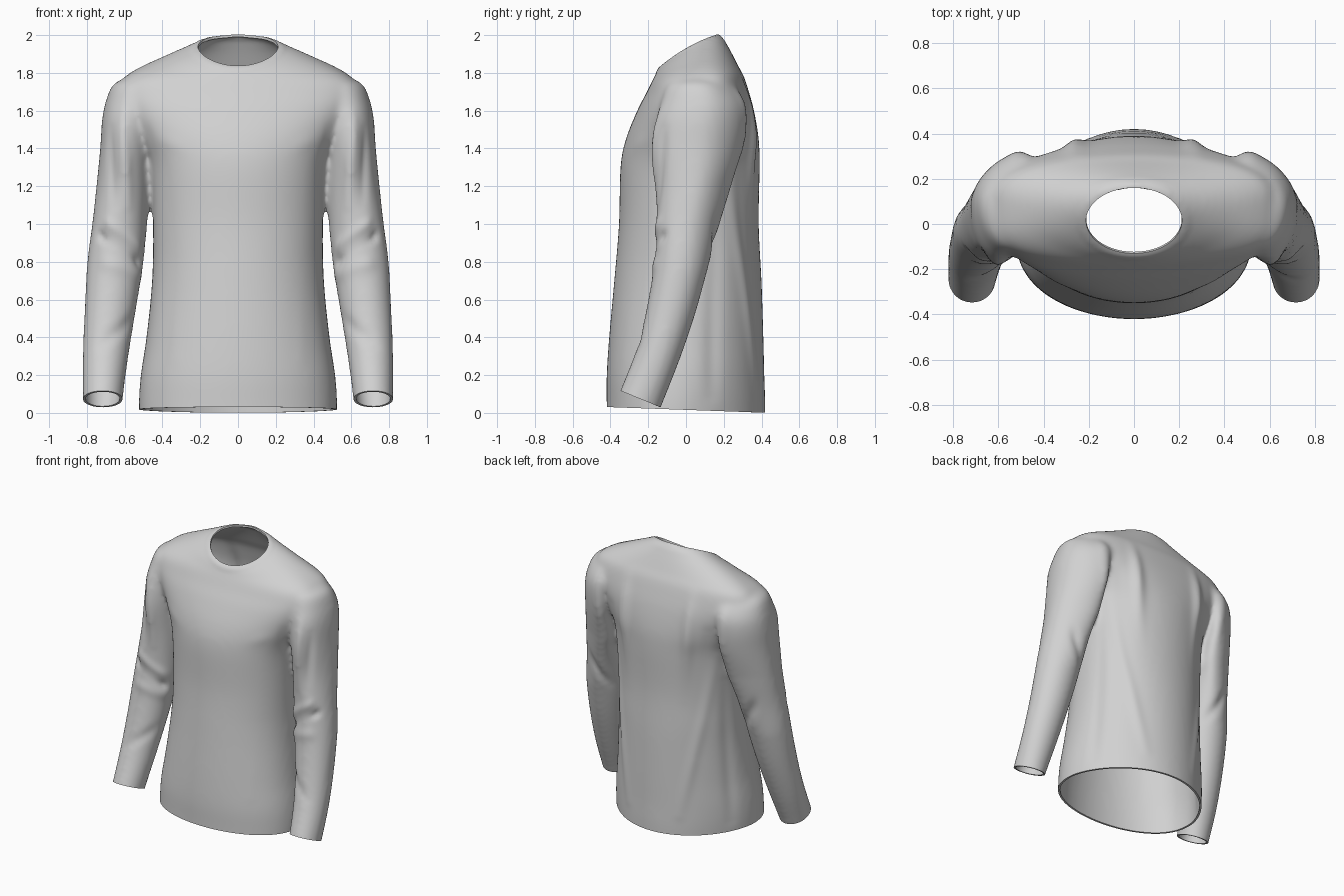
import bpy, bmesh, math
from mathutils import Matrix, Vector

if "Cube" in bpy.data.objects:
    bpy.data.objects.remove(bpy.data.objects["Cube"], do_unlink=True)

fabric = bpy.data.materials.new("light grey fabric")
fabric.use_nodes = True
GREY = (0.64, 0.64, 0.64, 1)
fabric.diffuse_color = GREY
bsdf = fabric.node_tree.nodes["Principled BSDF"]
bsdf.inputs["Base Color"].default_value = GREY
bsdf.inputs["Roughness"].default_value = 0.9

SIDES, STEPS = 64, 5


def spline(a, b, c, d, t):
    """Catmull-Rom blend of four section tuples."""
    return [0.5 * (2 * q + (r - p) * t + (2 * p - 5 * q + 4 * r - s) * t * t
                   + (3 * q - p - 3 * r + s) * t ** 3) for p, q, r, s in zip(a, b, c, d)]


def loft(bm, sections, mirror=1, belly=0.0, lean=0.0):
    """Closed tube; section = x min, x max, y front, y back, z front, z side, z back, roundness.
    belly fills the low front, lean pulls the upper back edge inwards."""
    n = len(sections)
    rows = []
    for i in range(n - 1):
        four = [sections[max(0, min(n - 1, i + k))] for k in (-1, 0, 1, 2)]
        rows += [spline(*four, t / STEPS) for t in range(STEPS)]
    rows.append(sections[-1])
    rings = []
    for x0, x1, yf, yb, zf, zs, zb, power in rows:
        low = belly * max(0, min(1, 1 - zs / 0.8))
        high = lean * max(0, min(1, (zs - 0.8) / 0.4))
        widest = (yf + yb) / 2 - 0.05 * low
        ring = []
        for k in range(SIDES):
            a = math.tau * k / SIDES
            c, s = math.cos(a), math.sin(a)
            bulge = 1 + 0.2 * low if s > 0 else 1 - 0.15 * low
            s = math.copysign(abs(s) ** (power * bulge), s)
            z = zs + (zb - zf) / 2 * s + ((zf + zb) / 2 - zs) * s * s
            x = (x0 + x1) / 2 + (x1 - x0) / 2 * c - high * max(0, s) ** 2
            y = widest + s * (yb - widest if s > 0 else widest - yf)
            ring.append(bm.verts.new((mirror * x, y, z)))
        rings.append(ring)
    for lo, hi in zip(rings, rings[1:]):
        for k in range(SIDES):
            j = (k + 1) % SIDES
            bm.faces.new((lo[k], lo[j], hi[j], hi[k]))
    bm.faces.new(rings[0][::-1])
    bm.faces.new(rings[-1])


# Body sections: half width, y front, y back, z front, z side, z back, roundness
body = [
    (.52, -.42, .42, -.1, -.1, -.1, 1), (.525, -.42, .42, .05, .05, .05, 1),
    (.515, -.42, .415, .2, .2, .2, .97), (.485, -.407, .41, .4, .4, .4, .93),
    (.455, -.38, .4, .7, .7, .7, .88), (.45, -.355, .385, 1, 1, 1, .83),
    (.465, -.347, .39, 1.3, 1.3, 1.3, .78), (.52, -.318, .385, 1.45, 1.45, 1.45, .7),
    (.6, -.258, .36, 1.6, 1.6, 1.6, .62), (.635, -.212, .33, 1.69, 1.69, 1.71, .6),
    (.61, -.188, .305, 1.74, 1.765, 1.785, .6), (.54, -.173, .28, 1.77, 1.815, 1.83, .65),
    (.43, -.162, .255, 1.79, 1.865, 1.88, .75), (.31, -.153, .22, 1.813, 1.912, 1.945, .85),
    (.22, -.14, .18, 1.828, 1.937, 2, .95), (.12, -.07, .1, 1.86, 1.93, 1.985, 1),
]
# Sleeve sections from cuff to shoulder
sleeve = [
    (.615, .82, -.39, -.17, .02, -.02, -.07), (.61, .822, -.348, -.132, .12, .075, .03),
    (.58, .822, -.255, -.045, .36, .3, .25), (.54, .812, -.198, .042, .61, .55, .5),
    (.50, .798, -.162, .112, .85, .8, .75), (.485, .772, -.157, .17, 1.04, 1, .97),
    (.47, .75, -.157, .24, 1.2, 1.2, 1.2), (.46, .73, -.17, .295, 1.4, 1.4, 1.4),
    (.45, .72, -.158, .315, 1.55, 1.55, 1.55), (.43, .7, -.13, .305, 1.65, 1.65, 1.65),
    (.4, .66, -.1, .25, 1.74, 1.74, 1.74), (.38, .57, -.05, .18, 1.78, 1.78, 1.78),
]

bm = bmesh.new()
loft(bm, [(-s[0],) + s for s in body], belly=1)
for side in (1, -1):
    loft(bm, [s + (1,) for s in sleeve], side, lean=0.08)
bmesh.ops.recalc_face_normals(bm, faces=bm.faces)
mesh = bpy.data.meshes.new("long_sleeve_shirt")
bm.to_mesh(mesh)
bm.free()
shirt = bpy.data.objects.new("long_sleeve_shirt", mesh)
bpy.context.collection.objects.link(shirt)
bpy.context.view_layer.objects.active = shirt
shirt.select_set(True)

# Fuse body and sleeves into one smooth skin
remesh = shirt.modifiers.new("fuse", "REMESH")
remesh.mode = "VOXEL"
remesh.voxel_size = 0.016
soft = shirt.modifiers.new("soften", "SMOOTH")
soft.factor, soft.iterations = 0.5, 14
for name in ("fuse", "soften"):
    bpy.ops.object.modifier_apply(modifier=name)

# Cloth folds, mirrored: start, end, width, height (negative is a crease)
folds = [
    ((.5, -.2, 1.5), (.47, -.17, 1.2), .03, -.025),
    ((.42, -.27, 1.35), (.36, -.37, .3), .04, .012),
    ((.3, -.33, 1.4), (.46, -.25, 1.45), .04, .012),
    ((.27, .34, 1.75), (.25, .4, 1.0), .045, .025),
    ((.4, .33, 1.5), (.34, .36, .6), .05, -.018),
    ((.44, .25, 1.3), (.22, .4, .15), .04, .018),
    ((.52, .29, 1.7), (.47, .3, 1.2), .04, .012),
    ((.46, .17, 1.1), (.49, .15, .1), .05, -.02),
    ((.5, -.1, .78), (.76, -.13, .96), .025, -.025),
    ((.5, -.1, .86), (.72, -.16, 1.03), .03, .015),
    ((.5, -.08, .72), (.72, -.18, .8), .04, .012),
    ((.62, -.17, 1.6), (.58, -.16, 1.1), .03, .015),
    ((.68, -.12, 1.5), (.66, -.15, 1.1), .03, -.012),
    ((.56, -.15, .5), (.72, -.25, .36), .035, -.012),
    ((.7, .2, 1.05), (.55, .1, .8), .035, -.015),
]
folds = [(Vector(p), Vector(q), w, h) for p, q, w, h in folds]
NECK_RX, NECK_RY, NECK_Y = 0.212, 0.145, 0.015


def neck_ratio(co):
    return math.hypot(co.x / NECK_RX, (co.y - NECK_Y) / NECK_RY)


bm = bmesh.new()
bm.from_mesh(mesh)
bm.normal_update()
for v in bm.verts:
    p = Vector((abs(v.co.x), v.co.y, v.co.z))
    push = 0
    for a, b, width, height in folds:
        d = b - a
        t = max(0, min(1, (p - a).dot(d) / d.length_squared))
        dist = (p - a - d * t).length
        push += height * math.exp(-(dist / width) ** 2) * math.sin(math.pi * (0.1 + 0.8 * t))
    # Raised collar band
    if v.co.z > 1.75:
        push += 0.005 * max(0, min(1, (1.22 - neck_ratio(v.co)) * 8))
    v.co += v.normal * push
bm.to_mesh(mesh)
bm.free()

# Punch the oval neckline
bm = bmesh.new()
bmesh.ops.create_cone(bm, cap_ends=True, segments=80, radius1=1, radius2=1, depth=0.6,
                      matrix=Matrix.Translation((0, NECK_Y, 2.05))
                      @ Matrix.Diagonal((NECK_RX, NECK_RY, 1, 1)))
cutter_mesh = bpy.data.meshes.new("neck_cutter")
bm.to_mesh(cutter_mesh)
bm.free()
cutter = bpy.data.objects.new("neck_cutter", cutter_mesh)
cutter.hide_render = True
bpy.context.collection.objects.link(cutter)
punch = shirt.modifiers.new("neckline", "BOOLEAN")
punch.operation, punch.solver, punch.object = "DIFFERENCE", "EXACT", cutter
bpy.ops.object.modifier_apply(modifier="neckline")
bpy.data.objects.remove(cutter, do_unlink=True)

bm = bmesh.new()
bm.from_mesh(mesh)
pocket = [f for f in bm.faces if f.calc_center_median().z > 1.7
          and all(neck_ratio(v.co) < 1.002 for v in f.verts)]
bmesh.ops.delete(bm, geom=pocket, context="FACES")
rim = [v for v in bm.verts if v.is_boundary]
bmesh.ops.remove_doubles(bm, verts=rim, dist=0.004)


# Cut the hem and both cuffs open
def trim(test, point, normal):
    faces = [f for f in bm.faces if test(f.calc_center_median())]
    geom = set(faces) | {e for f in faces for e in f.edges} | {v for f in faces for v in f.verts}
    bmesh.ops.bisect_plane(bm, geom=list(geom), plane_co=point, plane_no=normal, clear_inner=True)


trim(lambda c: abs(c.x) < .57 and c.z < .2, (0, 0, .016), (0, .036, 1))
for side in (1, -1):
    trim(lambda c: c.x * side > .57 and c.z < .3, (side * .715, -.24, .073), (0, .41, 1))
bm.to_mesh(mesh)
bm.free()

# Cloth thickness, colour and shading
mesh.materials.clear()
mesh.materials.append(fabric)
cloth = shirt.modifiers.new("thickness", "SOLIDIFY")
cloth.thickness, cloth.offset = 0.014, -1
bpy.ops.object.modifier_apply(modifier="thickness")
bpy.ops.object.shade_smooth_by_angle(angle=math.radians(50))
